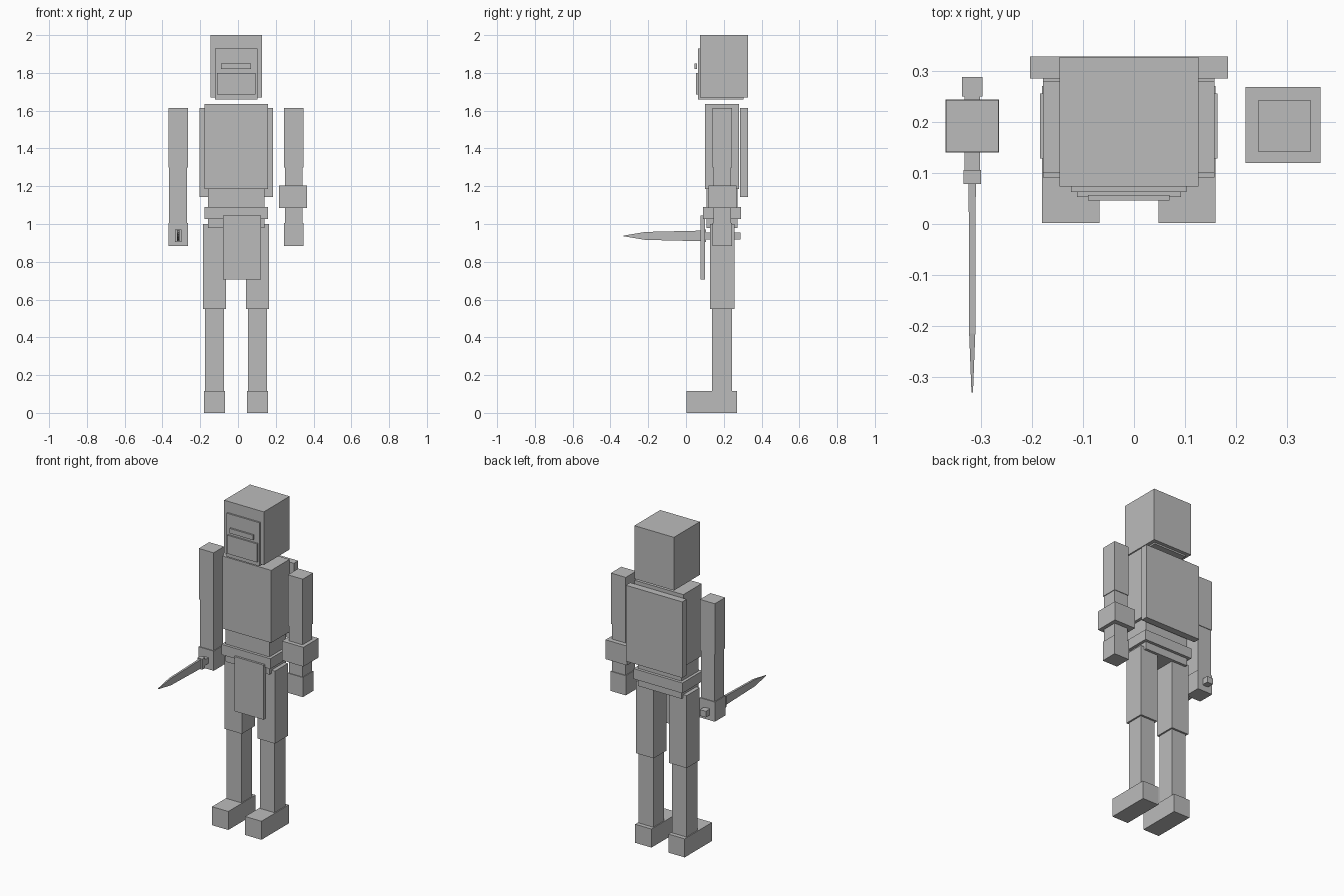
import bpy
import bmesh

cube = bpy.data.objects.get("Cube")
if cube:
    bpy.data.objects.remove(cube, do_unlink=True)

MID = -0.01  # body's plane of symmetry

grey = bpy.data.materials.new("plain grey")
grey.use_nodes = True
colour = (0.5, 0.5, 0.5, 1)
grey.diffuse_color = colour
grey.node_tree.nodes["Principled BSDF"].inputs["Base Color"].default_value = colour


def add_object(name, bm):
    bmesh.ops.recalc_face_normals(bm, faces=bm.faces)
    mesh = bpy.data.meshes.new(name)
    bm.to_mesh(mesh)
    bm.free()
    mesh.materials.append(grey)
    obj = bpy.data.objects.new(name, mesh)
    bpy.context.collection.objects.link(obj)
    return obj


def box(name, x, y, z):
    """Box from its (low, high) range on each axis."""
    bm = bmesh.new()
    bmesh.ops.create_cube(bm, size=1)
    for v in bm.verts:
        v.co = [r[0] if c < 0 else r[1] for r, c in zip((x, y, z), v.co)]
    return add_object(name, bm)


def centred(name, half, y, z):
    return box(name, (MID - half, MID + half), y, z)


# Head and face
centred("head", 0.136, (0.073, 0.327), (1.67, 2.0))
centred("inner_head", 0.113, (0.063, 0.305), (1.66, 1.93))
centred("jaw_plate", 0.102, (0.053, 0.07), (1.685, 1.80))
centred("eye_bar", 0.08, (0.046, 0.057), (1.82, 1.85))

# Trunk
centred("torso", 0.168, (0.10, 0.28), (1.185, 1.635))
centred("waist", 0.15, (0.108, 0.272), (0.98, 1.19))
centred("belt", 0.168, (0.091, 0.29), (1.026, 1.09))
centred("back_plate", 0.194, (0.285, 0.328), (1.143, 1.615))
box("loincloth", (-0.08, 0.122), (0.078, 0.10), (0.706, 1.045))

# Legs: distance range from the middle, then depth and height
for side, s in (("left", 1), ("right", -1)):
    for part, near, far, y, z in (
        ("thigh", 0.053, 0.174, (0.128, 0.256), (0.55, 1.0)),
        ("shin", 0.063, 0.164, (0.138, 0.244), (0.115, 0.55)),
        ("boot", 0.058, 0.17, (0.002, 0.27), (0, 0.115)),
    ):
        box(f"{side}_{part}", sorted((MID + s * near, MID + s * far)), y, z)

# Arms
for side, x in (("left", 0.295), ("right", -0.317)):
    for part, half, z in (
        ("upper_arm", 0.051, (1.30, 1.615)),
        ("forearm", 0.047, (1.005, 1.30)),
        ("hand", 0.052, (0.883, 1.005)),
    ):
        y = 0.192
        box(f"{side}_{part}", (x - half, x + half), (y - half, y + half), z)
box("left_bracer", (0.218, 0.365), (0.12, 0.268), (1.085, 1.205))

# Sword handle
SX, SZ = -0.317, 0.937
for part, w, h, y in (
    ("grip", 0.0155, 0.018, (0.10, 0.255)),
    ("guard", 0.0175, 0.033, (0.078, 0.106)),
    ("pommel", 0.0205, 0.019, (0.25, 0.288)),
):
    box("sword_" + part, (SX - w, SX + w), y, (SZ - h, SZ + h))

# Sword blade: tapering rectangular sections lofted towards the tip
bm = bmesh.new()
rings = []
for y, w, h in ((0.08, 0.007, 0.028), (-0.215, 0.006, 0.021), (-0.33, 0.0015, 0.002)):
    rings.append([bm.verts.new((SX + a * w, y, SZ + b * h))
                  for a, b in ((-1, -1), (1, -1), (1, 1), (-1, 1))])
for r, q in zip(rings, rings[1:]):
    for i in range(4):
        j = (i + 1) % 4
        bm.faces.new((r[i], r[j], q[j], q[i]))
bm.faces.new(rings[0])
bm.faces.new(rings[-1])
add_object("sword_blade", bm)
